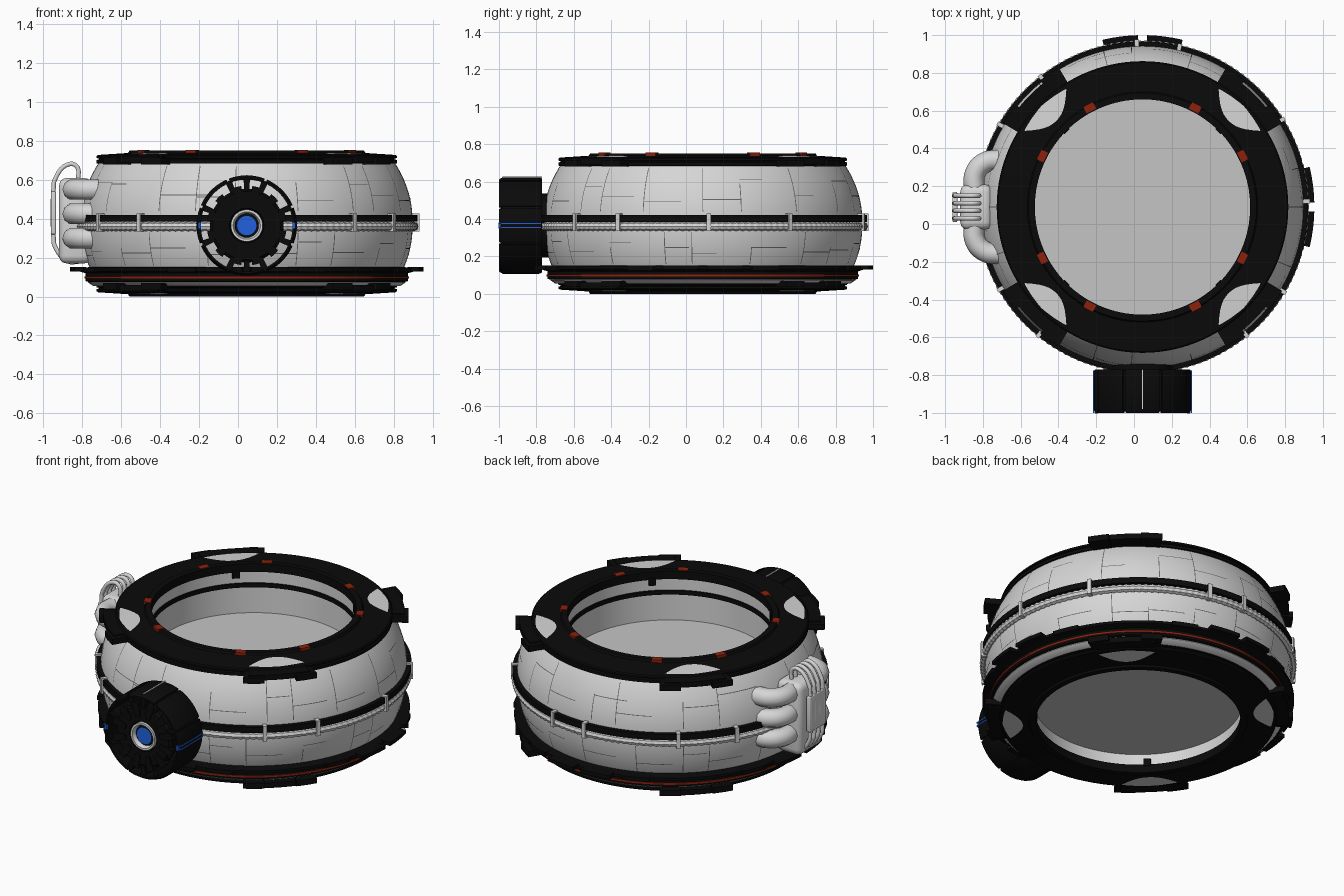
import bpy, bmesh, math, random
from mathutils import Matrix, Vector

if "Cube" in bpy.data.objects:
    bpy.data.objects.remove(bpy.data.objects["Cube"])
random.seed(4)
CX, CY, H = 0.045, 0.09, 0.75
RING = Matrix.Translation((CX, CY, 0))
FLIP = Matrix.Translation((CX, CY, H)) @ Matrix.Scale(-1, 4, (0, 0, 1))
DRUM = Matrix.Translation((CX, 0, 0.365)) @ Matrix.Rotation(math.pi / 2, 4, 'X')
made = []


def material(name, color, rough=0.6):
    m = bpy.data.materials.new(name)
    m.use_nodes = True
    m.diffuse_color = (*color, 1)
    b = m.node_tree.nodes["Principled BSDF"]
    b.inputs["Base Color"].default_value = (*color, 1)
    b.inputs["Roughness"].default_value = rough
    return m


WHITE = material("white_shell", (0.67, 0.67, 0.67))
FLOOR = material("grey_floor", (0.56, 0.56, 0.56))
BLACK = material("black_trim", (0.003, 0.003, 0.003))
SEAM = material("seam_grey", (0.13, 0.13, 0.13))
RED = material("red_marks", (0.27, 0.015, 0.004))
BLUE = material("blue_light", (0.015, 0.12, 0.72))


def finish(name, bm, mat):
    bmesh.ops.recalc_face_normals(bm, faces=bm.faces)
    me = bpy.data.meshes.new(name)
    bm.to_mesh(me)
    bm.free()
    me.materials.append(mat)
    ob = bpy.data.objects.new(name, me)
    bpy.context.collection.objects.link(ob)
    made.append(ob)
    return ob


def sweep(name, spans, profile, mat, frame=RING, step=3.0, closed=True):
    """Turn an (r, z) profile about the axis through each (start, end) span in degrees."""
    bm = bmesh.new()
    for a0, a1 in spans:
        full = a1 - a0 >= 360
        n = max(1, round((a1 - a0) / step))
        rows = []
        for i in range(n if full else n + 1):
            a = math.radians(a0 + (a1 - a0) * i / n)
            rows.append([bm.verts.new(frame @ Vector((r * math.cos(a), r * math.sin(a), z)))
                         for r, z in profile])
        for i in range(n):
            p, q = rows[i], rows[(i + 1) % len(rows)]
            for j in range(len(profile) if closed else len(profile) - 1):
                k = (j + 1) % len(profile)
                bm.faces.new((p[j], q[j], q[k], p[k]))
        if closed and not full:
            bm.faces.new(rows[0])
            bm.faces.new(rows[-1][::-1])
    return finish(name, bm, mat)


def rect(r0, r1, z0, z1):
    return [(r0, z0), (r1, z0), (r1, z1), (r0, z1)]


def around(angles, half):
    return [(a - half, a + half) for a in angles]


def windows(name, angles, frame):
    """Lens-shaped plates lying on the sloping ring top."""
    bm = bmesh.new()
    for mid in angles:
        last = None
        for i in range(-6, 7):
            a, t = math.radians(mid + 2 * i), abs(i) / 6
            pair = []
            for r in (0.645 + 0.095 * t ** 2.2, 0.757 - 0.012 * t):
                z = 0.741 - 0.065 * (r - 0.61)
                pair.append(bm.verts.new(frame @ Vector((r * math.cos(a), r * math.sin(a), z))))
            if last:
                bm.faces.new((last[0], last[1], pair[1], pair[0]))
            last = pair
    finish(name, bm, WHITE)


def disc(name, r, z, mat, frame=RING, n=96):
    bm = bmesh.new()
    bmesh.ops.create_circle(bm, cap_ends=True, segments=n, radius=r,
                            matrix=frame @ Matrix.Translation((0, 0, z)))
    return finish(name, bm, mat)


def box(name, lo, hi, mat, bevel=0.0):
    bm = bmesh.new()
    lo, hi = Vector(lo), Vector(hi)
    bmesh.ops.create_cube(bm, size=1, matrix=Matrix.Translation((lo + hi) / 2)
                          @ Matrix.Diagonal((*(hi - lo), 1)))
    if bevel:
        bmesh.ops.bevel(bm, geom=bm.edges[:], offset=bevel, segments=3, profile=0.5, affect='EDGES')
    return finish(name, bm, mat)


def pipe(name, points, radius, smooth=True):
    cu = bpy.data.curves.new(name, 'CURVE')
    cu.dimensions = '3D'
    cu.bevel_depth, cu.bevel_resolution, cu.use_fill_caps = radius, 3, True
    sp = cu.splines.new('BEZIER')
    sp.bezier_points.add(len(points) - 1)
    for bp, p in zip(sp.bezier_points, points):
        bp.co = p
        bp.handle_left_type = bp.handle_right_type = 'AUTO' if smooth else 'VECTOR'
    cu.materials.append(WHITE)
    bpy.context.collection.objects.link(bpy.data.objects.new(name, cu))


ALL = [(0, 360)]
DIAG = [45, 135, 225, 315]


def shell_r(z):
    return 0.853 - 0.09 * (abs(z - H / 2) / 0.31) ** 2.2


# Bulging shell with straight inner wall, and the closed floor
outer = [(shell_r(z), z) for z in [0.045 + 0.033 * i for i in range(21)]]
sweep("shell", ALL, outer + [(0.58, 0.705), (0.58, 0.045)], WHITE)
disc("floor", 0.58, 0.445, FLOOR)
disc("underside", 0.58, 0.12, FLOOR)
sweep("inner_strip", ALL, rect(0.57, 0.585, 0.605, 0.63), BLACK)

# Panel seams: upright pieces, then short level pieces
for k in range(20):
    for z0, z1 in ((0.44, 0.67), (0.16, 0.33)):
        a = 18 * k + random.choice((0, 0, 4, -4))
        top = z1 - random.choice((0, 0, 0.08))
        line = [(shell_r(z) + 0.002, z) for z in [z0 + (top - z0) * i / 6 for i in range(7)]]
        sweep("panel_seam", [(a - 0.15, a + 0.15)], line, SEAM, closed=False)
        z = random.uniform(z0 + 0.05, z1 - 0.05)
        dash = [(shell_r(t) + 0.002, t) for t in (z - 0.002, z + 0.002)]
        sweep("panel_dash", [(a, a + random.choice((9, 14, 18)))], dash, SEAM, closed=False)

# Black end rings, alike above and below, with brackets and white windows
for side, frame in (("upper", RING), ("lower", FLIP)):
    ring = [(0.57, 0.70), (0.57, 0.75), (0.603, 0.75), (0.61, 0.738), (0.765, 0.728), (0.772, 0.722),
            (0.772, 0.712), (0.76, 0.709), (0.76, 0.705), (0.772, 0.702), (0.772, 0.685), (0.74, 0.68)]
    sweep(side + "_ring", ALL, ring, BLACK, frame)
    sweep(side + "_bracket", around(DIAG, 12), rect(0.75, 0.84, 0.69, 0.722), BLACK, frame)
    sweep(side + "_bracket_ends", around([d + s * 10 for d in DIAG for s in (-1, 1)], 4),
          rect(0.75, 0.862, 0.68, 0.715), BLACK, frame)
    windows(side + "_window", DIAG, frame)
    sweep(side + "_inner_tab", around(DIAG, 2), rect(0.565, 0.585, 0.665, 0.71), BLACK, frame)

# Red marks on the upper rim
marks = [s * a + h for h in (0, 180) for s in (-1, 1) for a in (27, 62)]
sweep("red_mark", around(marks, 2.8), rect(0.576, 0.616, 0.732, 0.754), RED)

# Middle black band, beaded hose and white clips
sweep("middle_band", ALL, rect(0.84, 0.877, 0.385, 0.42), BLACK)
bm = bmesh.new()
STEPS, SIDES = 600, 8
rows = []
for i in range(STEPS):
    a = math.tau * i / STEPS
    t = 0.0225 + 0.0025 * math.cos(a * STEPS / 4)
    row = []
    for j in range(SIDES):
        b = math.tau * j / SIDES
        r = 0.858 + t * math.cos(b)
        row.append(bm.verts.new(RING @ Vector((r * math.cos(a), r * math.sin(a), 0.36 + t * math.sin(b)))))
    rows.append(row)
for i in range(STEPS):
    p, q = rows[i], rows[(i + 1) % STEPS]
    for j in range(SIDES):
        k = (j + 1) % SIDES
        bm.faces.new((p[j], q[j], q[k], p[k]))
finish("beaded_hose", bm, WHITE)
clips = [2, 32, 77, 92, 128, 150, 210, 231, 309, 329]
sweep("hose_clip", around(clips, 0.75), rect(0.84, 0.887, 0.335, 0.428), WHITE)

# Lower skirt over a white step, red line and flange with edge plates
sweep("white_step", ALL, [(0.74, 0.05), (0.79, 0.055), (0.815, 0.072), (0.815, 0.1), (0.74, 0.1)], WHITE)
skirt = [(0.81, 0.074), (0.83, 0.08), (0.83, 0.12), (0.868, 0.132), (0.868, 0.148), (0.79, 0.152), (0.79, 0.1)]
sweep("lower_skirt", ALL, skirt, BLACK)
sweep("red_line", ALL, rect(0.82, 0.835, 0.092, 0.102), RED)
plates = [d + s * 7.5 for d in (0, 90, 180, 270) for s in (-1, 1)]
sweep("flange_plate", around(plates, 6), rect(0.85, 0.91, 0.13, 0.152), BLACK)
sweep("flange_tab", around([d + 22.5 for d in range(0, 360, 45)], 5),
      rect(0.81, 0.88, 0.125, 0.15), BLACK)

# Front drum: core, open outer shell, spokes and blue lens
core = [(0.0, 0.80), (0.19, 0.80), (0.19, 0.97), (0.175, 0.985), (0.09, 0.985), (0.085, 0.965), (0.0, 0.965)]
sweep("drum_core", ALL, core, BLACK, DRUM, 6)
sweep("drum_shell", around(range(0, 360, 45), 21), [(0.236, 0.77), (0.252, 0.77), (0.258, 0.785),
      (0.258, 0.98), (0.246, 1.0), (0.236, 1.0)], BLACK, DRUM)
sweep("drum_shell_lining", ALL, rect(0.236, 0.247, 0.775, 0.985), BLACK, DRUM)
sweep("drum_spoke", around([22.5 + 45 * i for i in range(8)] + [90, 270], 4),
      rect(0.18, 0.24, 0.80, 0.985), BLACK, DRUM)
sweep("drum_tooth", around(range(15, 375, 30), 7), rect(0.12, 0.205, 0.96, 0.992), BLACK, DRUM)
sweep("drum_collar", ALL, rect(0.12, 0.17, 0.70, 0.82), BLACK, DRUM, 6)
sweep("lens_ring", ALL, [(0.06, 0.96), (0.082, 0.96), (0.082, 0.99), (0.07, 0.99)], WHITE, DRUM, 6)
disc("lens", 0.052, 0.975, BLUE, DRUM, 32)
for s in (-1, 1):
    for z in (0.355, 0.375):
        x = CX + s * 0.257
        box("drum_blue_strip", (x - 0.004, -1.0, z - 0.003), (x + 0.004, -0.775, z + 0.003), BLUE)
    x = CX + s * 0.243
    box("drum_blue_tip", (x - 0.008, -1.003, 0.35), (x + 0.008, -0.99, 0.38), BLUE)
box("drum_top_strip", (CX - 0.003, -0.98, 0.62), (CX + 0.003, -0.77, 0.626), WHITE)

# Side pump: rounded box, paired elbow pipes, thin outer loops
box("pump_box", (-0.92, CY - 0.12, 0.17), (-0.75, CY + 0.12, 0.61), WHITE, 0.04)
for s in (-1, 1):
    for z in (0.30, 0.425, 0.55):
        pipe("elbow_pipe", [(-0.71, CY + s * 0.25, z), (-0.79, CY + s * 0.235, z),
                            (-0.84, CY + s * 0.18, z), (-0.845, CY + s * 0.08, z)], 0.055)
for y in (-0.06, -0.02, 0.02, 0.06):
    pipe("thin_loop", [(-0.82, CY + y, 0.60), (-0.83, CY + y, 0.67), (-0.87, CY + y, 0.68),
                       (-0.942, CY + y, 0.60), (-0.948, CY + y, 0.56), (-0.948, CY + y, 0.30),
                       (-0.942, CY + y, 0.26), (-0.87, CY + y, 0.18), (-0.82, CY + y, 0.18)], 0.012)
box("loop_clamp", (-0.962, CY - 0.08, 0.32), (-0.935, CY + 0.08, 0.54), WHITE, 0.008)

# Smooth the curved parts, keep edges sharp
bpy.ops.object.select_all(action='DESELECT')
for ob in made:
    ob.select_set(True)
bpy.context.view_layer.objects.active = made[0]
bpy.ops.object.shade_smooth_by_angle(angle=math.radians(35))
